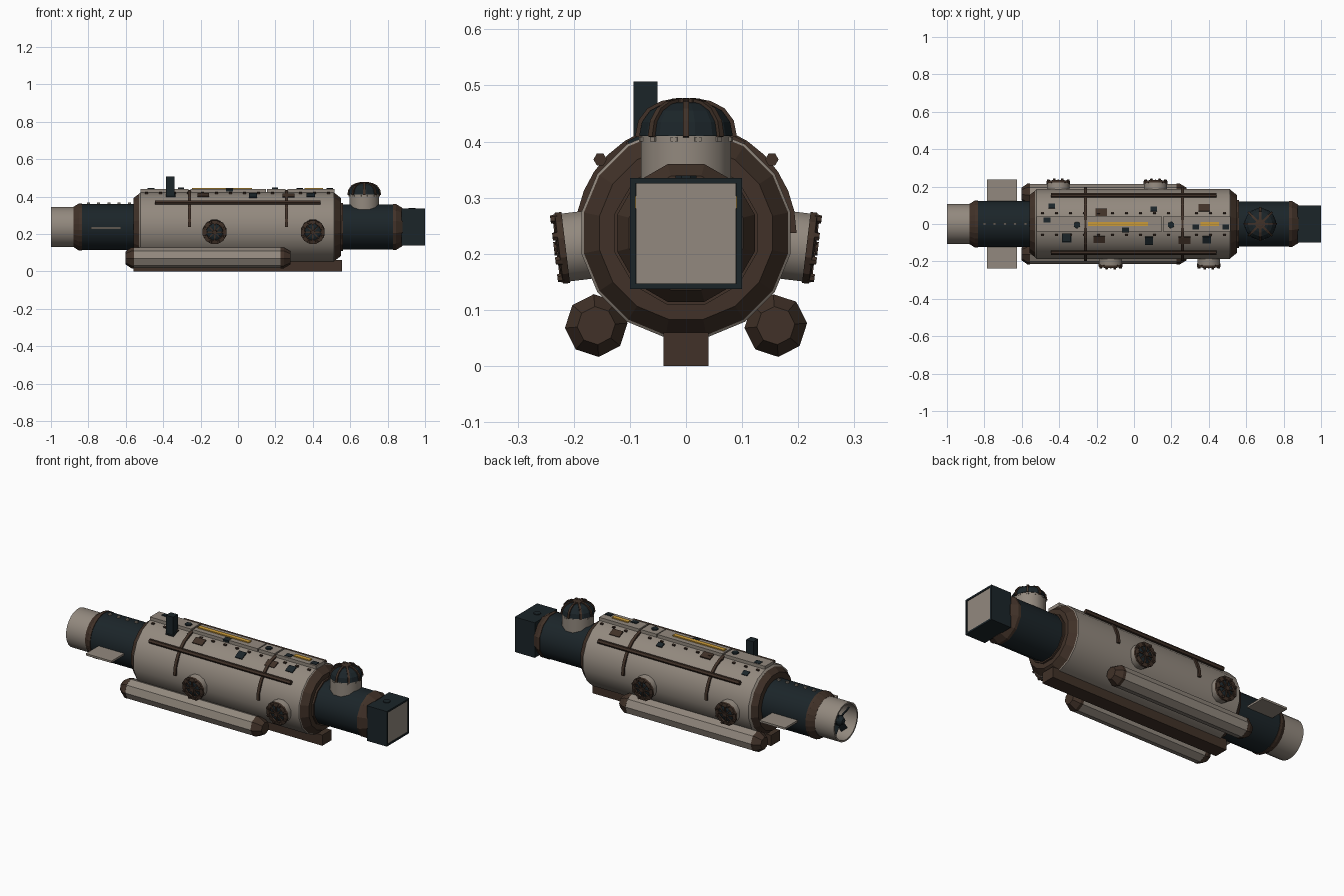
import bpy, bmesh, math
from mathutils import Vector, Matrix

if "Cube" in bpy.data.objects:
    bpy.data.objects.remove(bpy.data.objects["Cube"])

CZ = 0.237          # height of the hull axis
R = 0.19            # hull radius


def material(name, rgb):
    m = bpy.data.materials.new(name)
    m.diffuse_color = (*rgb, 1)
    m.use_nodes = True
    m.node_tree.nodes["Principled BSDF"].inputs["Base Color"].default_value = m.diffuse_color
    return m


LIGHT = material("pale_metal", (0.29, 0.25, 0.21))
DARK = material("dark_steel", (0.011, 0.018, 0.022))
BROWN = material("rust_brown", (0.052, 0.031, 0.021))
YELLOW = material("yellow_paint", (0.6, 0.33, 0.04))


def finish(name, bm, mat, smooth=False):
    bmesh.ops.remove_doubles(bm, verts=bm.verts, dist=1e-5)
    bmesh.ops.recalc_face_normals(bm, faces=bm.faces)
    me = bpy.data.meshes.new(name)
    bm.to_mesh(me)
    bm.free()
    me.materials.append(mat)
    ob = bpy.data.objects.new(name, me)
    bpy.context.collection.objects.link(ob)
    if smooth:
        bpy.ops.object.select_all(action='DESELECT')
        ob.select_set(True)
        bpy.context.view_layer.objects.active = ob
        bpy.ops.object.shade_smooth_by_angle(angle=math.radians(32))
    return ob


def lathe(name, profile, mat, base=(0, 0, CZ), axis=(1, 0, 0), sides=16, smooth=False, phase=0.5):
    """Spin (distance, radius) pairs around an axis starting at base."""
    rot = Vector(axis).to_track_quat('Z', 'Y').to_matrix().to_4x4()
    mtx = Matrix.Translation(base) @ rot
    bm = bmesh.new()
    rings = []
    for d, r in profile:
        rings.append([bm.verts.new(mtx @ Vector((r * math.cos(a), r * math.sin(a), d)))
                      for a in (2 * math.pi * (i + phase) / sides for i in range(sides))])
    for a, b in zip(rings, rings[1:]):
        for i in range(sides):
            j = (i + 1) % sides
            bm.faces.new((a[i], a[j], b[j], b[i]))
    return finish(name, bm, mat, smooth)


def solid(profile):
    """Close a profile with flat end caps."""
    return [(profile[0][0], 0)] + profile + [(profile[-1][0], 0)]


def boxes(name, items, mat):
    """Boxes given as (centre, size, tilt about x)."""
    bm = bmesh.new()
    for c, s, tilt in items:
        m = Matrix.Translation(c) @ Matrix.Rotation(tilt, 4, 'X') @ Matrix.Diagonal((*s, 1))
        bmesh.ops.create_cube(bm, size=1, matrix=m)
    return finish(name, bm, mat)


def span(name, x, y, z, mat):
    c = [(a + b) / 2 for a, b in (x, y, z)]
    return boxes(name, [(c, (x[1] - x[0], y[1] - y[0], z[1] - z[0]), 0)], mat)


# Main hull, end collars and necks
lathe("main_hull", solid([(-.53, .18), (-.522, R), (.512, R), (.52, .18)]), LIGHT, smooth=True)
lathe("rear_collar", solid([(-.56, .157), (-.522, .186)]), BROWN)
lathe("front_collar", solid([(.515, .186), (.552, .157)]), BROWN)
lathe("rear_neck", solid([(-.845, .125), (-.55, .125)]), DARK, sides=24, smooth=True)
lathe("front_neck", solid([(.54, .124), (.84, .124)]), DARK, sides=12, smooth=True)
lathe("neck_ring", solid([(.55, .132), (.562, .132)]), BROWN, sides=12)
lathe("head_collar", solid([(.83, .127), (.845, .127), (.88, .105)]), BROWN, sides=12)
lathe("tail_collar", [(-.88, .1), (-.88, .108), (-.85, .128), (-.835, .128), (-.835, 0)], BROWN, sides=24)

# Open tail duct with propeller
lathe("tail_duct", [(-.87, 0), (-.87, .096), (-1, .098), (-1, .107), (-.87, .107)], LIGHT, sides=24, smooth=True)
lathe("propeller_hub", [(-.99, 0), (-.985, .015), (-.965, .028), (-.87, .028)], DARK, sides=12)
bm = bmesh.new()
for k in range(5):
    m = (Matrix.Translation((-.95, 0, CZ)) @ Matrix.Rotation(k * math.tau / 5, 4, 'X')
         @ Matrix.Translation((0, 0, .055)) @ Matrix.Rotation(.6, 4, 'Z') @ Matrix.Diagonal((.006, .038, .075, 1)))
    bmesh.ops.create_cube(bm, size=1, matrix=m)
finish("propeller_blades", bm, DARK)

# Box head with pale window and yellow band
span("head_box", (.875, .99), (-.1, .1), (.137, .335), DARK)
bm = bmesh.new()
for c, s in (((0, .095, .236), (.03, .01, .198)), ((0, -.095, .236), (.03, .01, .198)),
             ((0, 0, .33), (.03, .2, .01)), ((0, 0, .142), (.03, .2, .01))):
    bmesh.ops.create_cube(bm, size=1, matrix=Matrix.Translation((.985, c[1], c[2])) @ Matrix.Diagonal((*s, 1)))
finish("head_frame", bm, DARK)
span("head_window", (.985, .996), (-.089, .089), (.147, .325), LIGHT)
span("head_band", (.985, .9945), (-.093, .093), (.281, .303), YELLOW)
lathe("head_top_knob", solid([(0, .02), (.006, .02)]), DARK, (.93, 0, .333), (0, 0, 1), 8)

# Observation dome on the front neck
DX = .675
lathe("dome_base", solid([(.33, .083), (.412, .083)]), LIGHT, (DX, 0, 0), (0, 0, 1), 12, True)
arc = [(.41, .085), (.435, .08), (.455, .065), (.467, .042), (.472, .015)]
lathe("dome_glass", solid(arc), DARK, (DX, 0, 0), (0, 0, 1), 16)
lathe("dome_cap", solid([(.469, .027), (.477, .027)]), BROWN, (DX, 0, 0), (0, 0, 1), 8)
bm = bmesh.new()
for k in range(8):
    turn = Matrix.Translation((DX, 0, 0)) @ Matrix.Rotation(k * math.tau / 8, 4, 'Z')
    for (z0, r0), (z1, r1) in zip(arc, arc[1:]):
        a, b = Vector((r0, 0, z0)), Vector((r1, 0, z1))
        m = (turn @ Matrix.Translation((a + b) / 2) @ (b - a).to_track_quat('Z', 'Y').to_matrix().to_4x4()
             @ Matrix.Diagonal((.011, .011, (b - a).length + .004, 1)))
        bmesh.ops.create_cube(bm, size=1, matrix=m)
finish("dome_ribs", bm, BROWN)
bm = bmesh.new()
for k in range(12):
    m = (Matrix.Translation((DX, 0, .404)) @ Matrix.Rotation((k + .5) * math.tau / 12, 4, 'Z')
         @ Matrix.Translation((.082, 0, 0)) @ Matrix.Diagonal((.006, .012, .008, 1)))
    bmesh.ops.create_cube(bm, size=1, matrix=m)
finish("dome_bolts", bm, LIGHT)

# Portholes: two per side, staggered
for side, xs in ((-1, (-.125, .4)), (1, (-.405, .115))):
    for x in xs:
        ax = Vector((0, side * math.cos(.12), -math.sin(.12)))
        o = Vector((x, 0, CZ))
        lathe("porthole_tube", solid([(.13, .063), (.218, .063)]), LIGHT, o, ax, 12, True)
        lathe("porthole_rim", [(.216, .044), (.216, .066), (.228, .066), (.231, .046), (.222, .044)], BROWN, o, ax, 12)
        lathe("porthole_glass", solid([(.215, .047), (.222, .047), (.227, .03)]), DARK, o, ax, 12)
        frame = Matrix.Translation(o) @ ax.to_track_quat('Z', 'Y').to_matrix().to_4x4()
        bm = bmesh.new()
        for k in range(8):
            m = frame @ Matrix.Rotation((k + .5) * math.tau / 8, 4, 'Z') @ Matrix.Translation((.057, 0, .231))
            bmesh.ops.create_cone(bm, cap_ends=True, segments=6, radius1=.009, radius2=.007, depth=.012, matrix=m)
        for k in range(4):
            m = frame @ Matrix.Rotation(k * math.pi / 4, 4, 'Z') @ Matrix.Translation((0, 0, .229))
            bmesh.ops.create_cube(bm, size=1, matrix=m @ Matrix.Diagonal((.09, .007, .008, 1)))
        bmesh.ops.create_cone(bm, cap_ends=True, segments=8, radius1=.014, radius2=.012, depth=.014,
                              matrix=frame @ Matrix.Translation((0, 0, .23)))
        finish("porthole_bolts_and_bars", bm, BROWN)

# Keel, ballast tanks, tail fins and side rails
span("keel", (-.56, .555), (-.04, .04), (0, .06), BROWN)
for s in (-1, 1):
    base = (0, s * .16, .072)
    lathe("ballast_tank", solid([(-.56, .055), (.23, .055)]), LIGHT, base, sides=8, smooth=True, phase=.1)
    lathe("tank_nose", solid([(.228, .056), (.245, .056), (.282, .034)]), BROWN, base, sides=8, phase=.1)
    lathe("tank_tail", solid([(-.602, .034), (-.57, .056), (-.555, .056)]), BROWN, base, sides=8, phase=.1)
    span("tail_fin", (-.785, -.625), sorted((s * .11, s * .237)), (.227, .238), LIGHT)
    lathe("side_rail", solid([(-.445, .012), (.44, .012)]), BROWN, (0, s * .153, .368), sides=6, phase=0)

# Straps over the upper half of the hull
for x in (-.26, .26):
    bm = bmesh.new()
    n = 16
    rows = []
    for i in range(n + 1):
        a = math.pi * i / n
        rows.append([bm.verts.new((x + dx, r * math.cos(a), CZ + r * math.sin(a)))
                     for dx, r in ((-.008, .18), (-.008, .197), (.008, .197), (.008, .18))])
    for p, q in zip(rows, rows[1:]):
        for i in range(4):
            bm.faces.new((p[i], p[(i + 1) % 4], q[(i + 1) % 4], q[i]))
    bm.faces.new(rows[0])
    bm.faces.new(rows[-1])
    finish("hull_strap", bm, BROWN)

# Top deck plates and yellow markings
for a, b in ((-.522, -.265), (-.255, .15), (.155, .255), (.265, .515)):
    span("deck_plate", (a, b), (-.04, .04), (.41, .44), LIGHT)
for a, b in ((-.245, .075), (.355, .455)):
    span("deck_stripe", (a, b), (-.012, .012), (.438, .446), YELLOW)
span("periscope", (-.385, -.34), (-.094, -.051), (.38, .507), DARK)


def on_hull(x, y, sx, sy, h=.012):
    a = math.asin(y / R)
    r = .201 if abs(y) < .045 else .187
    return ((x, r * math.sin(a), CZ + r * math.cos(a)), (sx, sy, h), -a)


# Surface hatches, rivets and vents
boxes("dark_hatches", [on_hull(x, y, .036, .028) for x, y in (
    (-.44, .096), (-.465, .02), (-.045, -.03), (.105, .08), (.33, -.015), (.49, -.015))]
    + [on_hull(.08, -.09, .045, .045), on_hull(.39, -.085, .045, .04), on_hull(-.36, -.075, .05, .05)], DARK)
boxes("brown_hatches", [on_hull(x, y, .062, .04) for x, y in (
    (-.185, -.083), (-.175, .062), (.27, -.088), (.375, .087))], BROWN)
for x in (-.305, .197):
    lathe("deck_vent", solid([(.43, .02), (.447, .018)]), DARK, (x, -.005, 0), (0, 0, 1), 6)
boxes("hull_rivets", [on_hull(-.49 + .075 * i, s * .058, .016, .009, .016)
                      for i in range(14) for s in (-1, 1)], BROWN)
boxes("rear_neck_rivets", [((-.8 + .055 * i, 0, CZ + .126), (.016, .012, .012), 0) for i in range(5)], LIGHT)
